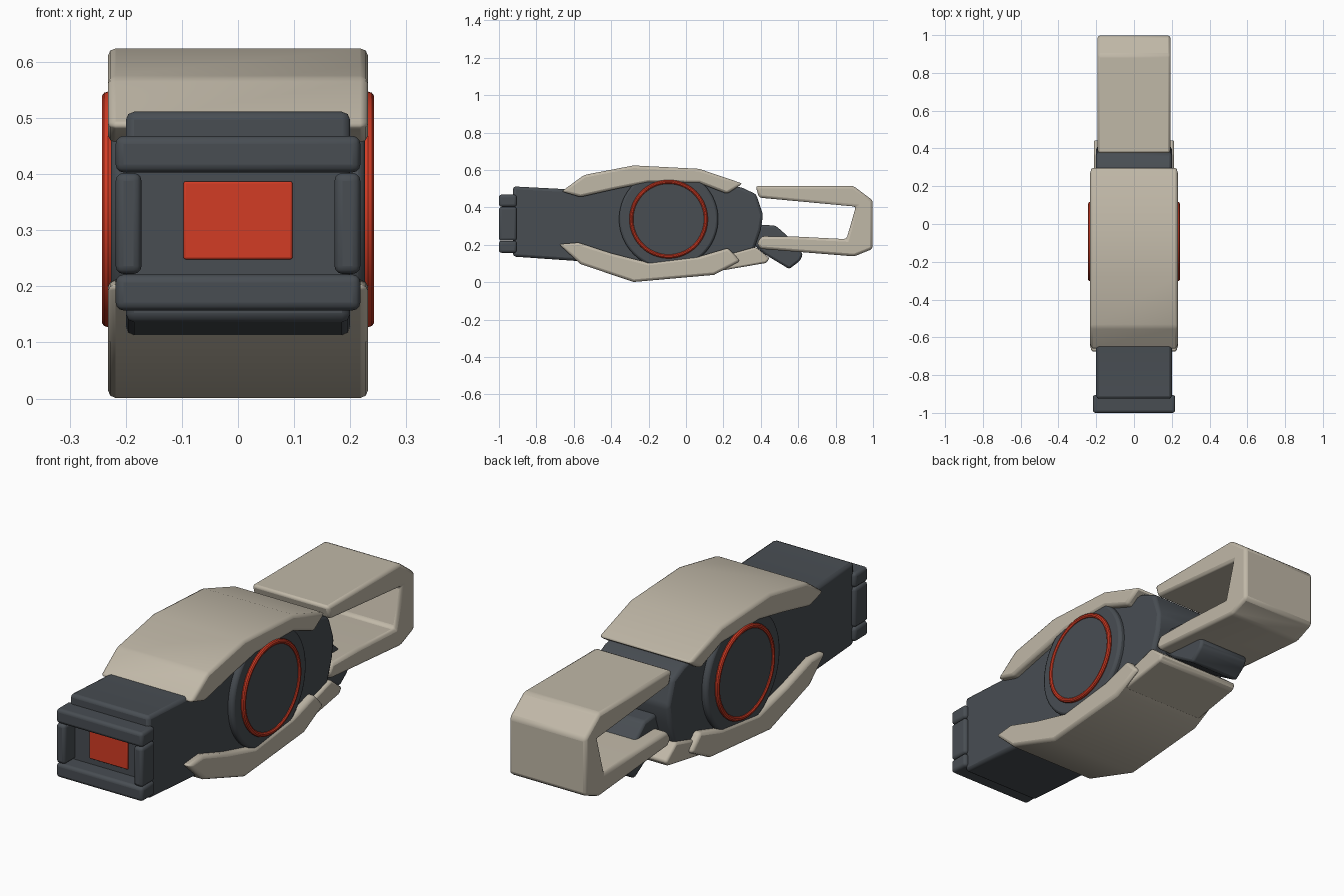
import bpy, bmesh, math
from mathutils import Matrix

if "Cube" in bpy.data.objects:
    bpy.data.objects.remove(bpy.data.objects["Cube"])


def material(name, rgb):
    m = bpy.data.materials.new(name)
    m.diffuse_color = (*rgb, 1)
    m.use_nodes = True
    m.node_tree.nodes["Principled BSDF"].inputs["Base Color"].default_value = m.diffuse_color
    return m


TAN = material("warm grey", (0.53, 0.48, 0.39))
DARK = material("charcoal", (0.065, 0.075, 0.086))
RED = material("orange red", (0.65, 0.045, 0.018))


def finish(bm, name, mat, bevel=0.0, segments=2):
    bmesh.ops.recalc_face_normals(bm, faces=bm.faces)
    me = bpy.data.meshes.new(name)
    bm.to_mesh(me)
    bm.free()
    me.materials.append(mat)
    ob = bpy.data.objects.new(name, me)
    bpy.context.collection.objects.link(ob)
    bpy.context.view_layer.objects.active = ob
    ob.select_set(True)
    if bevel:
        mod = ob.modifiers.new("soft_edges", 'BEVEL')
        mod.width, mod.segments = bevel, segments
        mod.limit_method, mod.angle_limit = 'ANGLE', math.radians(25)
    bpy.ops.object.shade_smooth_by_angle(angle=math.radians(35))
    ob.select_set(False)
    return ob


def profile(name, pts, half, mat, bevel):
    """Extrude a (y, z) outline symmetrically across x."""
    bm = bmesh.new()
    f = bm.faces.new([bm.verts.new((-half, y, z)) for y, z in pts])
    ext = bmesh.ops.extrude_face_region(bm, geom=[f])
    verts = [v for v in ext["geom"] if isinstance(v, bmesh.types.BMVert)]
    bmesh.ops.translate(bm, verts=verts, vec=(2 * half, 0, 0))
    return finish(bm, name, mat, bevel)


def box(name, x, y, z, mat, bevel):
    bm = bmesh.new()
    bmesh.ops.create_cube(bm, size=1)
    for v in bm.verts:
        v.co = [r[0] + (c + 0.5) * (r[1] - r[0]) for c, r in zip(v.co, (x, y, z))]
    return finish(bm, name, mat, bevel, 3)


CY, CZ = -0.093, 0.337


def disc(name, radius, half, mat, bevel):
    bm = bmesh.new()
    bmesh.ops.create_cone(bm, cap_ends=True, segments=64, radius1=radius,
                          radius2=radius, depth=2 * half,
                          matrix=Matrix.Translation((0, CY, CZ)) @ Matrix.Rotation(math.pi / 2, 4, 'Y'))
    return finish(bm, name, mat, bevel)


def ring(name, x, major, minor):
    bm = bmesh.new()
    n, k = 64, 10
    rows = []
    for i in range(n):
        a = 2 * math.pi * i / n
        row = []
        for j in range(k):
            b = 2 * math.pi * j / k
            r = major + minor * math.cos(b)
            row.append(bm.verts.new((x + minor * math.sin(b), CY + r * math.cos(a), CZ + r * math.sin(a))))
        rows.append(row)
    for i in range(n):
        for j in range(k):
            p, q = rows[i], rows[(i + 1) % n]
            bm.faces.new((p[j], q[j], q[(j + 1) % k], p[(j + 1) % k]))
    return finish(bm, name, RED)


# Main body
profile("body", [(-0.925, 0.512), (-0.60, 0.495), (-0.3, 0.53), (0.1, 0.55), (0.30, 0.505),
                 (0.375, 0.47), (0.412, 0.36), (0.40, 0.28), (0.365, 0.175), (0.2, 0.125),
                 (-0.2, 0.09), (-0.58, 0.113), (-0.925, 0.137)], 0.2, DARK, 0.015)

# Outer armour shells and rear lower plate
profile("upper_shell", [(-0.665, 0.485), (-0.545, 0.573), (-0.28, 0.624), (0.07, 0.606),
                        (0.303, 0.527), (0.22, 0.472), (0.07, 0.53), (-0.2, 0.533),
                        (-0.38, 0.497), (-0.565, 0.455)], 0.232, TAN, 0.014)
profile("lower_shell", [(-0.68, 0.203), (-0.565, 0.097), (-0.28, 0.001), (0.15, 0.039),
                        (0.29, 0.113), (0.225, 0.183), (0.07, 0.137), (-0.2, 0.104),
                        (-0.4, 0.155), (-0.575, 0.212)], 0.232, TAN, 0.014)
profile("rear_lower_plate", [(0.19, 0.062), (0.43, 0.103), (0.447, 0.128), (0.372, 0.188),
                             (0.2, 0.14)], 0.213, TAN, 0.01)

# Rear clip and its latch
profile("clip", [(0.372, 0.515), (0.895, 0.515), (0.998, 0.437), (0.998, 0.178),
                 (0.90, 0.138), (0.40, 0.178), (0.378, 0.205), (0.405, 0.246), (0.60, 0.243),
                 (0.858, 0.23), (0.908, 0.404), (0.39, 0.452)], 0.193, TAN, 0.014)
profile("latch", [(0.36, 0.31), (0.48, 0.302), (0.55, 0.24), (0.625, 0.15), (0.61, 0.115),
                  (0.552, 0.07), (0.42, 0.15), (0.36, 0.2)], 0.13, DARK, 0.012)

# Round side hub with bright rings
disc("hub_rim", 0.265, 0.226, DARK, 0.012)
disc("hub_face", 0.2, 0.235, DARK, 0.0)
for side, label in ((-1, "left"), (1, "right")):
    ring(label + "_ring", side * 0.232, 0.199, 0.011)

# Front frame bars and indicator window
for label, z in (("upper", (0.403, 0.468)), ("lower", (0.157, 0.221))):
    box(label + "_frame_bar", (-0.218, 0.218), (-1, -0.905), z, DARK, 0.014)
for label, s in (("left", -1), ("right", 1)):
    box(label + "_frame_bar", sorted((s * 0.172, s * 0.218)), (-1, -0.905), (0.222, 0.402), DARK, 0.014)
box("indicator", (-0.097, 0.097), (-0.933, -0.924), (0.248, 0.387), RED, 0.004)
